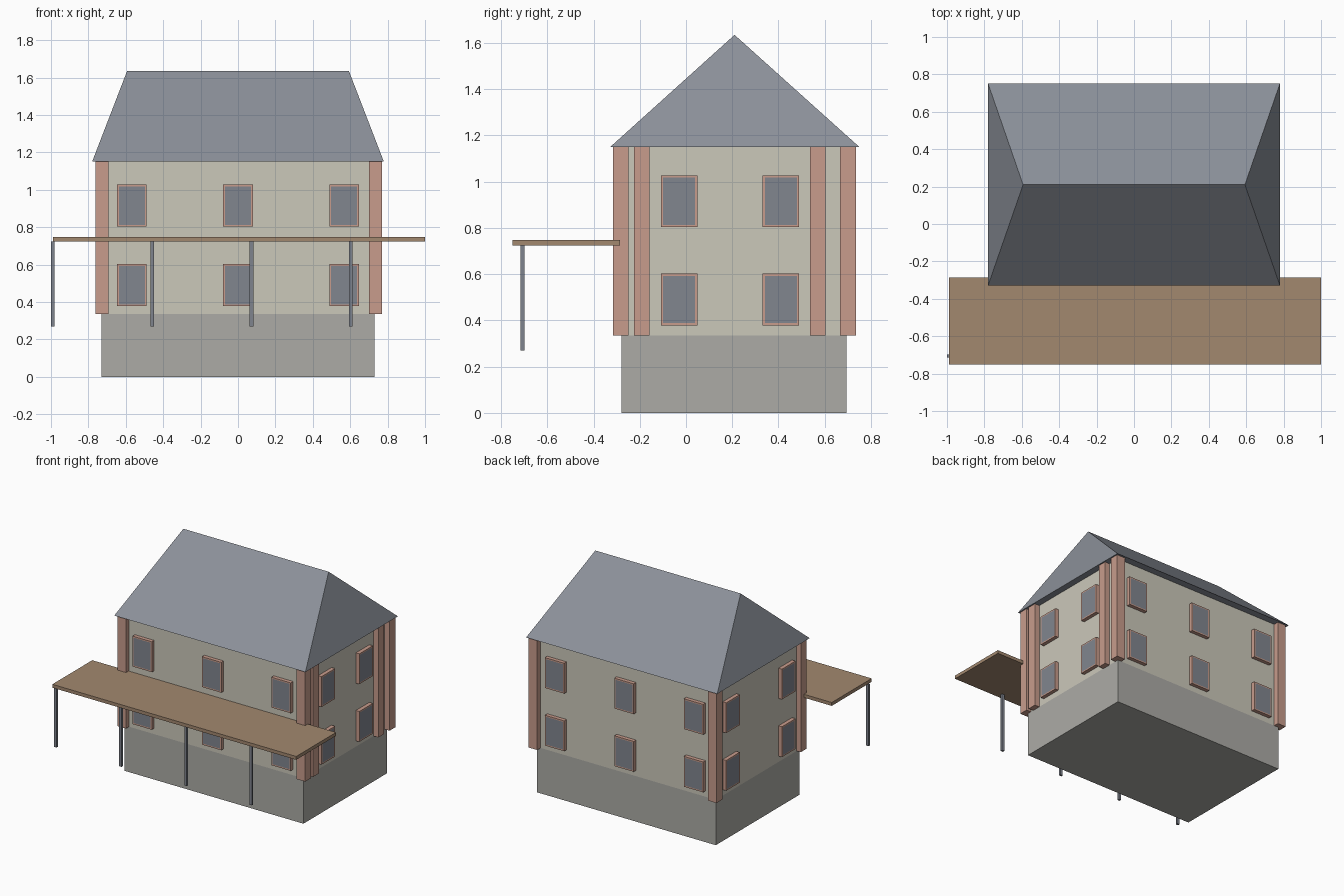
import bpy
import bmesh

cube = bpy.data.objects.get("Cube")
if cube:
    bpy.data.objects.remove(cube, do_unlink=True)


def material(name, *rgb):
    """Material from 0-255 display colour, stored as linear."""
    linear = [((c / 255 + 0.055) / 1.055) ** 2.4 for c in rgb] + [1]
    mat = bpy.data.materials.new(name)
    mat.use_nodes = True
    mat.diffuse_color = linear
    mat.node_tree.nodes["Principled BSDF"].inputs["Base Color"].default_value = linear
    return mat


plaster = material("cream plaster", 203, 200, 186)
stone = material("grey stone", 172, 171, 166)
brick = material("red brick", 200, 156, 140)
slate = material("blue slate", 140, 145, 154)
glass = material("window glass", 129, 134, 143)
wood = material("deck wood", 162, 136, 111)
steel = material("post steel", 127, 131, 141)


def finish(name, bm, *mats):
    bmesh.ops.recalc_face_normals(bm, faces=bm.faces)
    mesh = bpy.data.meshes.new(name)
    bm.to_mesh(mesh)
    bm.free()
    for mat in mats:
        mesh.materials.append(mat)
    obj = bpy.data.objects.new(name, mesh)
    bpy.context.collection.objects.link(obj)
    return obj


def box_mesh(x, y, z):
    bm = bmesh.new()
    bmesh.ops.create_cube(bm, size=1)
    for v in bm.verts:
        for i, (lo, hi) in enumerate((x, y, z)):
            v.co[i] = hi if v.co[i] > 0 else lo
    return bm


def box(name, x, y, z, mat):
    return finish(name, box_mesh(x, y, z), mat)


def around(centre, half):
    return centre - half, centre + half


# Main body
WALL_X, FRONT, BACK = 0.73, -0.28, 0.695
FLOOR, EAVES, MID_Y = 0.335, 1.15, 0.21
box("foundation", (-WALL_X, WALL_X), (FRONT, BACK), (0, FLOOR), stone)
box("walls", (-WALL_X, WALL_X), (FRONT, BACK), (FLOOR, EAVES), plaster)

# Hipped roof: a slab's top edge is pinched to a ridge
bm = box_mesh((-0.78, 0.78), (-0.328, 0.75), (EAVES, 1.635))
for v in bm.verts:
    if v.co.z > 1.2:
        v.co.x = 0.593 if v.co.x > 0 else -0.593
        v.co.y = MID_Y
bmesh.ops.remove_doubles(bm, verts=bm.verts, dist=0.001)
finish("roof", bm, slate)

# Brick pillars at the corners, with an extra pair on the left side
PILLARS = [(side, y) for side in (-0.728, 0.735) for y in (-0.282, 0.701)]
PILLARS += [(0.735, -0.191), (0.735, 0.57)]
for x, y in PILLARS:
    box("pillar", around(x, 0.035), around(y, 0.034), (FLOOR, EAVES), brick)


# Windows: brick frame block whose outer face is inset with glass
def window(axis, sign, wall, along, z):
    out = sorted((wall - sign * 0.01, wall + sign * 0.028))
    span = around(along, 0.079)
    x, y = (out, span) if axis == 0 else (span, out)
    bm = box_mesh(x, y, around(z, 0.112))
    bm.normal_update()
    pane = max(bm.faces, key=lambda f: f.normal[axis] * sign)
    bmesh.ops.inset_region(bm, faces=[pane], thickness=0.014)
    pane.material_index = 1
    finish("window", bm, brick, glass)


for z in (0.49, 0.915):
    for x in (-0.567, 0, 0.567):
        window(1, -1, FRONT, x, z)
        window(1, 1, BACK, x, z)
    for side in (-1, 1):
        window(0, 1, WALL_X, MID_Y - 0.02 + side * 0.22, z)
        window(0, -1, -WALL_X, MID_Y + side * 0.325, z)

# Raised deck on slim posts
box("deck", (-0.99, 1.0), (-0.75, -0.285), (0.723, 0.748), wood)
for i in range(4):
    box("deck_post", around(-0.99 + i * 0.531, 0.01), around(-0.707, 0.008),
        (0.27, 0.724), steel)
